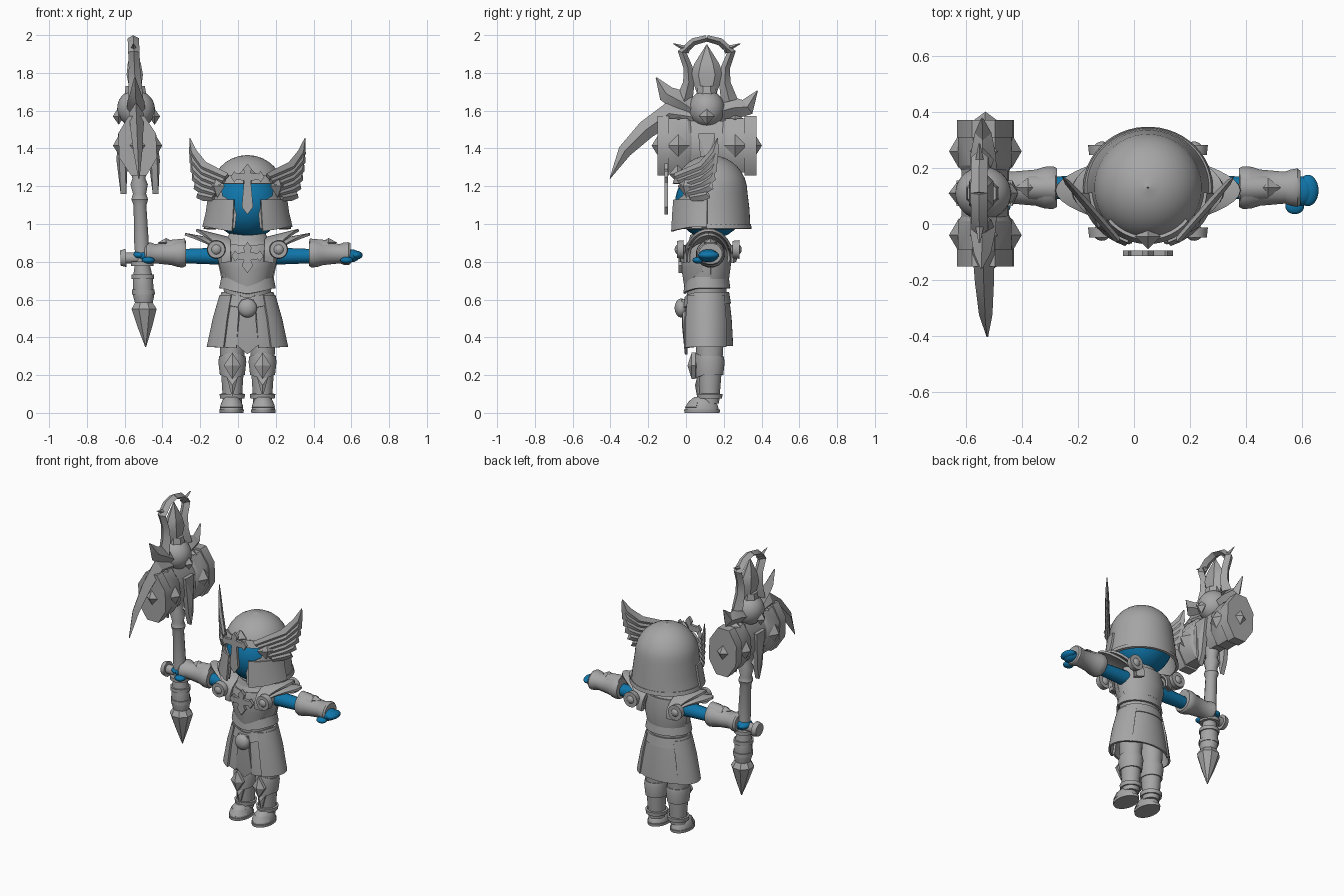
import bpy, bmesh
from math import sin, cos, pi, radians
from mathutils import Matrix, Vector

if "Cube" in bpy.data.objects:
    bpy.data.objects.remove(bpy.data.objects["Cube"])


def material(name, rgb):
    m = bpy.data.materials.new(name)
    m.use_nodes = True
    m.diffuse_color = (*rgb, 1)
    m.node_tree.nodes["Principled BSDF"].inputs["Base Color"].default_value = (*rgb, 1)
    return m


STEEL = material("steel grey", (0.38, 0.38, 0.38))
BLUE = material("skin blue", (0.005, 0.18, 0.4))
MID = 0.05                                    # body centre line
BODY = Matrix.Translation((MID, 0.11, 0))
HEAD = Matrix.Translation((MID, 0.13, 0))
# weapon frame leans slightly outward
WEAPON = Matrix(((1, 0, -0.04, -0.475), (0, 1, 0, 0.11), (0, 0, 1, 0), (0, 0, 0, 1)))
SIDES = ((1, "left"), (-1, "right"))


def finish(name, bm, mat=STEEL, M=Matrix(), angle=35):
    bm.transform(M)
    bmesh.ops.recalc_face_normals(bm, faces=bm.faces)
    me = bpy.data.meshes.new(name)
    bm.to_mesh(me)
    bm.free()
    me.materials.append(mat)
    me.shade_smooth()
    me.set_sharp_from_angle(angle=radians(angle))
    ob = bpy.data.objects.new(name, me)
    bpy.context.scene.collection.objects.link(ob)
    return ob


def loft(name, rings, mat=STEEL, M=Matrix(), wrap=True, thick=0, angle=35):
    """Skin a list of equal point rings, capped, or thickened into a shell."""
    bm = bmesh.new()
    rows = [[bm.verts.new(p) for p in r] for r in rings]
    n = len(rows[0])
    for a, b in zip(rows, rows[1:]):
        for i in range(n if wrap else n - 1):
            j = (i + 1) % n
            bm.faces.new((a[i], a[j], b[j], b[i]))
    if thick:
        bmesh.ops.recalc_face_normals(bm, faces=bm.faces)
        bmesh.ops.solidify(bm, geom=bm.faces[:], thickness=thick)
    else:
        bm.faces.new(rows[0])
        bm.faces.new(rows[-1])
    return finish(name, bm, mat, M, angle)


def turned(name, rows, mat=STEEL, M=Matrix(), n=24, axis="z"):
    """Rows of (position, radius, second radius) along an axis."""
    rings = []
    for h, ra, rb in rows:
        c = [(ra * cos(2 * pi * (i + 0.5) / n), rb * sin(2 * pi * (i + 0.5) / n)) for i in range(n)]
        rings.append([{"z": (a, b, h), "x": (h, a, b), "y": (a, h, b)}[axis] for a, b in c])
    return loft(name, rings, mat, M)


def shell(name, rows, a0=-180, a1=180, M=BODY, thick=0.012):
    """Curved armour; rows of (rx, ry, z, front dip), angles from the front."""
    full = a1 - a0 == 360
    n = max(6, int((a1 - a0) / 7))
    angs = [radians(a0 + (a1 - a0) * i / n) for i in range(n if full else n + 1)]
    rings = [[(rx * sin(a), -ry * cos(a), z - dip * max(0, 1 - abs(a) / 1.1)) for a in angs]
             for rx, ry, z, dip in rows]
    return loft(name, rings, STEEL, M, full, thick)


def plate(name, outline, thick, M, ridge=0):
    """Flat outline in x, z extruded along y, optionally raised to a point."""
    bm = bmesh.new()
    front, back = ([bm.verts.new((x, y, z)) for x, z in outline] for y in (-thick / 2, thick / 2))
    caps = [bm.faces.new(front), bm.faces.new(back)]
    for i in range(len(front)):
        j = (i + 1) % len(front)
        bm.faces.new((front[i], front[j], back[j], back[i]))
    if ridge:
        for v in bmesh.ops.poke(bm, faces=caps)["verts"]:
            v.co.y += ridge if v.co.y > 0 else -ridge
    return finish(name, bm, STEEL, M, 15)


def sweep(name, path, M):
    """Diamond section along a path of (y, z, half width, half thickness)."""
    rings = []
    for i, (u, v, w, t) in enumerate(path):
        a, b = path[max(i - 1, 0)], path[min(i + 1, len(path) - 1)]
        d = Vector((a[1] - b[1], b[0] - a[0])).normalized() * w
        rings.append([(0, u + d.x, v + d.y), (t, u, v), (0, u - d.x, v - d.y), (-t, u, v)])
    return loft(name, rings, STEEL, M, angle=25)


def ball(name, c, r, mat=STEEL, M=Matrix(), gem=False):
    bm = bmesh.new()
    bmesh.ops.create_uvsphere(bm, u_segments=4 if gem else 28, v_segments=2 if gem else 18, radius=1)
    return finish(name, bm, mat, M @ Matrix.Translation(c) @ Matrix.Diagonal((*r, 1)))


def mirrored(pts):
    return pts + [(-x, z) for x, z in reversed(pts) if x]


def cross(name, z, w, up, down, M):
    pts = [(0, up), (0.022, up - 0.03), (0.015, 0.02), (w - 0.03, 0.016), (w - 0.02, 0.03), (w, 0),
           (w - 0.02, -0.03), (w - 0.03, -0.016), (0.018, -0.02), (0.03, 0.04 - down), (0, -down)]
    plate(name, mirrored(pts), 0.02, M @ Matrix.Translation((0, 0, z)))


# Head and open-faced helmet
ball("head", (0, 0, 1.11), (0.188, 0.188, 0.19), BLUE, HEAD)
dome = [(0.195 * cos(a), 0.195 * cos(a), 1.17 + 0.195 * sin(a), 0) for a in [radians(d) for d in range(0, 90, 11)]]
helmet = shell("helmet", [(0.226, 0.213, 0.975, 0), (0.218, 0.21, 1.0, 0), (0.208, 0.206, 1.08, 0)] + dome
               + [(0.003, 0.003, 1.366, 0)], M=HEAD)
opening = mirrored([(0, 1.235), (0.06, 1.215), (0.14, 1.235), (0.132, 1.15), (0.075, 1.115), (0.058, 1.05), (0.075, 0.9)])
cutter = plate("face_opening_cutter", opening, 0.3, HEAD @ Matrix.Translation((0, -0.2, 0)))
cutter.hide_render = True
cut = helmet.modifiers.new("face_opening", "BOOLEAN")
cut.operation, cut.solver, cut.object = "DIFFERENCE", "EXACT", cutter
cut_mesh = bpy.data.meshes.new_from_object(helmet.evaluated_get(bpy.context.evaluated_depsgraph_get()))
helmet.modifiers.clear()
helmet.data = cut_mesh
cut_mesh.set_sharp_from_angle(angle=radians(35))
bpy.data.objects.remove(cutter)
shell("helmet_rim", [(0.232, 0.218, 0.975, 0), (0.226, 0.214, 1.0, 0)], 62, 298, HEAD)
cross("helmet_cross", 1.25, 0.09, 0.07, 0.2, Matrix.Translation((MID, -0.105, 0)))
ball("brow_gem", (0, -0.175, 1.265), (0.045, 0.045, 0.05), STEEL, HEAD, True)

for s, side in SIDES:
    a0, a1 = sorted((s * 20, s * 85))
    shell(side + "_cheek_guard", [(0.24, 0.222, 0.985, 0.035), (0.222, 0.216, 1.06, 0), (0.212, 0.21, 1.13, 0)], a0, a1, HEAD)
    a0, a1 = sorted((s * 6, s * 50))
    shell(side + "_brow", [(0.202, 0.202, 1.215, 0), (0.186, 0.186, 1.26, 0)], a0, a1, HEAD)
    # Wing of curved feathers
    wing = Matrix(((s * 0.75, s, 0, MID), (-0.66, 1.14, 0, -0.18), (0, 0, 1, 0), (0, 0, 0, 1)))
    for i in range(6):
        k = i / 5
        tip = (0.305 - 0.045 * k * k, 1.455 - 0.29 * k)
        root = (0.11 + 0.07 * k, 1.25 - 0.11 * k)
        mid = (0.235 - 0.005 * k, 1.305 - 0.155 * k)
        sweep(f"{side}_wing_feather_{i + 1}", [(*root, 0.02, 0.012), (*mid, 0.028, 0.014),
              (0.6 * tip[0] + 0.4 * mid[0] + 0.012, 0.5 * (tip[1] + mid[1]), 0.022, 0.01), (*tip, 0.002, 0.002)], wing)
    ball(side + "_wing_base", (0, 0.16, 1.2), (0.025, 0.04, 0.06), STEEL, wing, True)

# Torso armour
turned("torso", [(0.56, 0.13, 0.11), (0.64, 0.125, 0.105), (0.72, 0.135, 0.11), (0.8, 0.155, 0.122),
                 (0.88, 0.15, 0.115), (0.93, 0.09, 0.08)], STEEL, BODY, 32)
shell("breastplate", [(0.135, 0.118, 0.73, 0.07), (0.152, 0.132, 0.78, 0.03), (0.163, 0.138, 0.84, 0),
                      (0.15, 0.122, 0.9, 0.015)], -80, 80)
shell("backplate", [(0.14, 0.118, 0.71, 0), (0.16, 0.13, 0.8, 0), (0.15, 0.12, 0.9, 0)], 100, 260)
shell("collar", [(0.12, 0.1, 0.905, 0.02), (0.095, 0.088, 0.95, 0.01)])
shell("waist_lame", [(0.15, 0.125, 0.66, 0.03), (0.138, 0.116, 0.72, 0.03)])
shell("belt", [(0.155, 0.128, 0.58, 0.03), (0.138, 0.118, 0.64, 0.03)], thick=0.018)
cross("chest_cross", 0.83, 0.085, 0.075, 0.09, Matrix.Translation((MID, -0.03, 0)))
ball("belt_buckle", (0, -0.135, 0.555), (0.05, 0.035, 0.05), STEEL, BODY)

# Skirt
plate("front_tabard", mirrored([(0, 0.6), (0.035, 0.6), (0.058, 0.36), (0, 0.31)]), 0.015,
      Matrix(((1, 0, 0, MID), (0, 1, -0.06, 0.02), (0, 0, 1, 0), (0, 0, 0, 1))), 0.006)
shell("back_skirt", [(0.2, 0.14, 0.355, 0), (0.17, 0.132, 0.5, 0), (0.142, 0.118, 0.62, 0)], 125, 235)
for s, side in SIDES:
    for part, b, c, r in (("inner_tasset", 17, 42, -0.01), ("side_skirt", 36, 138, 0.006)):
        a0, a1 = sorted((s * b, s * c))
        shell(f"{side}_{part}", [(0.21 + r, 0.135 + r, 0.35, 0.01), (0.178 + r, 0.133 + r, 0.5, 0),
                                 (0.142 + r, 0.12 + r, 0.625, 0)], a0, a1)

    # Leg and boot
    leg = Matrix.Translation((MID + s * 0.08, 0.125, 0))
    turned(side + "_leg", [(0.05, 0.05, 0.05), (0.14, 0.055, 0.058), (0.24, 0.062, 0.066), (0.38, 0.068, 0.075),
                           (0.58, 0.06, 0.08)], STEEL, leg)
    shell(side + "_knee_band", [(0.066, 0.072, 0.2, 0.02), (0.074, 0.08, 0.27, 0), (0.07, 0.074, 0.3, -0.02)], M=leg)
    plate(side + "_knee_diamond", [(0.045, 0.25), (0, 0.32), (-0.045, 0.25), (0, 0.18)], 0.02,
          leg @ Matrix.Translation((0, -0.085, 0)), 0.022)
    plate(side + "_shin_ridge", [(0.03, 0.19), (-0.03, 0.19), (0, 0.08)], 0.015,
          leg @ Matrix.Translation((0, -0.058, 0)), 0.012)
    shell(side + "_ankle_band", [(0.064, 0.066, 0.075, 0), (0.068, 0.068, 0.1, 0)], M=leg)
    foot = leg @ Matrix.Translation((s * 0.004, -0.04, 0))
    turned(side + "_boot", [(0.015, 0.062, 0.09), (0.04, 0.06, 0.084), (0.065, 0.05, 0.066), (0.085, 0.032, 0.04)], STEEL, foot)
    turned(side + "_sole", [(0, 0.064, 0.094), (0.018, 0.066, 0.096)], STEEL, foot)
    shell(side + "_toe_strap", [(0.066, 0.09, 0.03, 0), (0.054, 0.07, 0.062, 0)], -70, 70, foot, 0.008)

    # Arm, bracer and hand
    arm = Matrix(((s, 0, 0, MID), (0, 1, 0, 0.13), (0, 0, 1, 0.83), (0, 0, 0, 1)))
    turned(side + "_arm", [(0.1, 0.05, 0.048), (0.3, 0.042, 0.04), (0.5, 0.034, 0.032)], BLUE, arm, 16, "x")
    bracer = arm @ Matrix.Translation((0, 0, 0.013))
    turned(side + "_bracer", [(0.325, 0.07, 0.066), (0.34, 0.078, 0.075), (0.37, 0.076, 0.072), (0.4, 0.066, 0.062),
                              (0.49, 0.058, 0.052), (0.51, 0.066, 0.06), (0.535, 0.07, 0.062), (0.545, 0.062, 0.056)],
           STEEL, bracer, 16, "x")
    ball(side + "_bracer_gem", (0.43, 0, 0.058), (0.045, 0.035, 0.025), STEEL, bracer, True)
    shell(side + "_bracer_crest", [(0.06, 0.075, 0.33, 0), (0.05, 0.066, 0.43, 0)], -60, 60,
          bracer @ Matrix(((0, 0, 1, 0), (1, 0, 0, 0), (0, -1, 0, 0.005), (0, 0, 0, 1))))
    ball(side + "_palm", (0.55, -0.012, 0.002), (0.045, 0.052, 0.034), BLUE, arm)
    ball(side + "_fingers", (0.572, -0.01, 0.005), (0.038, 0.056, 0.024), BLUE, arm)
    ball(side + "_thumb", (0.525, -0.065, -0.022), (0.034, 0.03, 0.018), BLUE, arm)

    # Layered shoulder armour with round bosses
    shoulder = Matrix(((s, 0, 0, MID), (0, 1, 0, 0.12), (0, 0, 1, 0.82), (0, 0, 0, 1)))
    for layer, reach, r in (("upper", 0.19, 0.0), ("lower", 0.25, -0.022)):
        rings = []
        for t in (0, 0.5, 1):
            angs = [radians(d) for d in range(-100, 101, 10)]
            rings.append([(0.09 + t * (0.05 + (reach - 0.06) * max(0, cos(a)) ** 2), (0.15 + r) * sin(a) * (1 - 0.12 * t),
                           (0.11 + r + 0.045 * t) * cos(a)) for a in angs])
        loft(f"{side}_{layer}_pauldron", rings, STEEL, shoulder, False, 0.014)
    for y, end in ((-0.15, "front"), (0.145, "back")):
        boss = shoulder @ Matrix.Translation((0.165, y, 0.045))
        turned(f"{side}_{end}_shoulder_boss", [(-0.018, 0.046, 0.046), (0.018, 0.05, 0.05)], STEEL, boss, 20, "y")
        ball(f"{side}_{end}_shoulder_stud", (0, 0, 0), (0.032, 0.03, 0.032), STEEL, boss)

# Weapon shaft
turned("pommel_spike", [(0.35, 0.003, 0.003), (0.45, 0.04, 0.04), (0.55, 0.072, 0.072), (0.585, 0.05, 0.05)], STEEL, WEAPON, 8)
turned("weapon_shaft", [(z, r, r) for z, r in ((0.57, 0.045), (0.62, 0.058), (0.72, 0.054), (0.81, 0.036), (0.9, 0.04),
       (1.1, 0.035), (1.13, 0.046), (1.16, 0.036), (1.21, 0.048), (1.24, 0.036), (1.32, 0.05))], STEEL, WEAPON, 12)
for z in (0.64, 0.72, 0.79):
    turned("grip_ring", [(z - 0.012, 0.062, 0.062), (z + 0.012, 0.062, 0.062)], STEEL, WEAPON, 12)
turned("guard_rod", [(-0.1, 0.03, 0.03), (0.06, 0.03, 0.03)], STEEL, WEAPON @ Matrix.Translation((0, 0, 0.82)), 12, "x")
turned("guard_disc", [(-0.115, 0.042, 0.042), (-0.085, 0.05, 0.05)], STEEL, WEAPON @ Matrix.Translation((0, 0, 0.82)), 12, "x")

# Hammer head
CORE = WEAPON @ Matrix.Translation((0, 0, 1.415))
turned("hammer_core", [(-0.12, 0.09, 0.14), (0.12, 0.09, 0.14)], STEEL, CORE, 8, "y")
ball("hammer_globe", (0, 0, 1.61), (0.1, 0.095, 0.1), STEEL, WEAPON)
for s, end in ((-1, "front"), (1, "back")):
    turned(end + "_hammer_block", [(s * 0.08, 0.09, 0.13), (s * 0.1, 0.103, 0.155), (s * 0.205, 0.103, 0.155)], STEEL, CORE, 8, "y")
    turned(end + "_hammer_flange", [(s * 0.2, 0.108, 0.17), (s * 0.262, 0.108, 0.17)], STEEL, CORE, 8, "y")
    ball(end + "_hammer_face_gem", (0, s * 0.255, 0), (0.05, 0.037, 0.06), STEEL, CORE, True)
    for x in (-0.095, 0.095):
        ball(end + "_hammer_side_gem", (x, s * 0.15, 0), (0.035, 0.06, 0.06), STEEL, CORE, True)
    ball(end + "_hammer_top_gem", (0, s * 0.15, 0.14), (0.05, 0.05, 0.03), STEEL, CORE, True)
    # Side horn, crown arm and crown spur
    drop = 0.035 * (s + 1)
    sweep(end + "_horn", [(s * 0.05, 1.59, 0.05, 0.05), (s * 0.14, 1.65 - drop / 2, 0.06, 0.045),
                          (s * 0.215, 1.69 - drop, 0.045, 0.03), (s * 0.268, 1.775 - drop, 0.003, 0.004)], WEAPON)
    sweep(end + "_crown_arm", [(s * 0.12, 1.65, 0.045, 0.04), (s * 0.095, 1.75, 0.03, 0.035), (s * 0.1, 1.83, 0.024, 0.03),
                               (s * 0.13, 1.91, 0.024, 0.03), (s * 0.07, 1.965, 0.02, 0.03), (0, 1.983, 0.017, 0.03)], WEAPON)
    sweep(end + "_crown_spur", [(s * 0.09, 1.92, 0.02, 0.02), (s * 0.178, 1.955, 0.002, 0.003)], WEAPON)
    ball("globe_side_gem", (s * 0.095, 0, 1.57), (0.03, 0.04, 0.045), STEEL, WEAPON, True)
    plate("core_side_blade", [(0.045, 1.48), (-0.045, 1.48), (-0.025, 1.24), (0, 1.16), (0.025, 1.24)], 0.03,
          WEAPON @ Matrix.Translation((s * 0.085, 0, 0)) @ Matrix.Rotation(pi / 2, 4, "Z"), 0.015)

# Crown crystal and rear blade
turned("crystal", [(1.66, 0.025, 0.04), (1.79, 0.05, 0.088), (1.85, 0.04, 0.065), (1.95, 0.002, 0.002)], STEEL, WEAPON, 6)
turned("crystal_collar", [(1.67, 0.065, 0.06), (1.73, 0.055, 0.05)], STEEL, WEAPON, 8)
sweep("crescent_blade", [(-0.03, 1.56, 0.06, 0.04), (-0.2, 1.585, 0.06, 0.04), (-0.32, 1.5, 0.05, 0.034),
                         (-0.435, 1.385, 0.036, 0.024), (-0.513, 1.24, 0.002, 0.003)], WEAPON)
